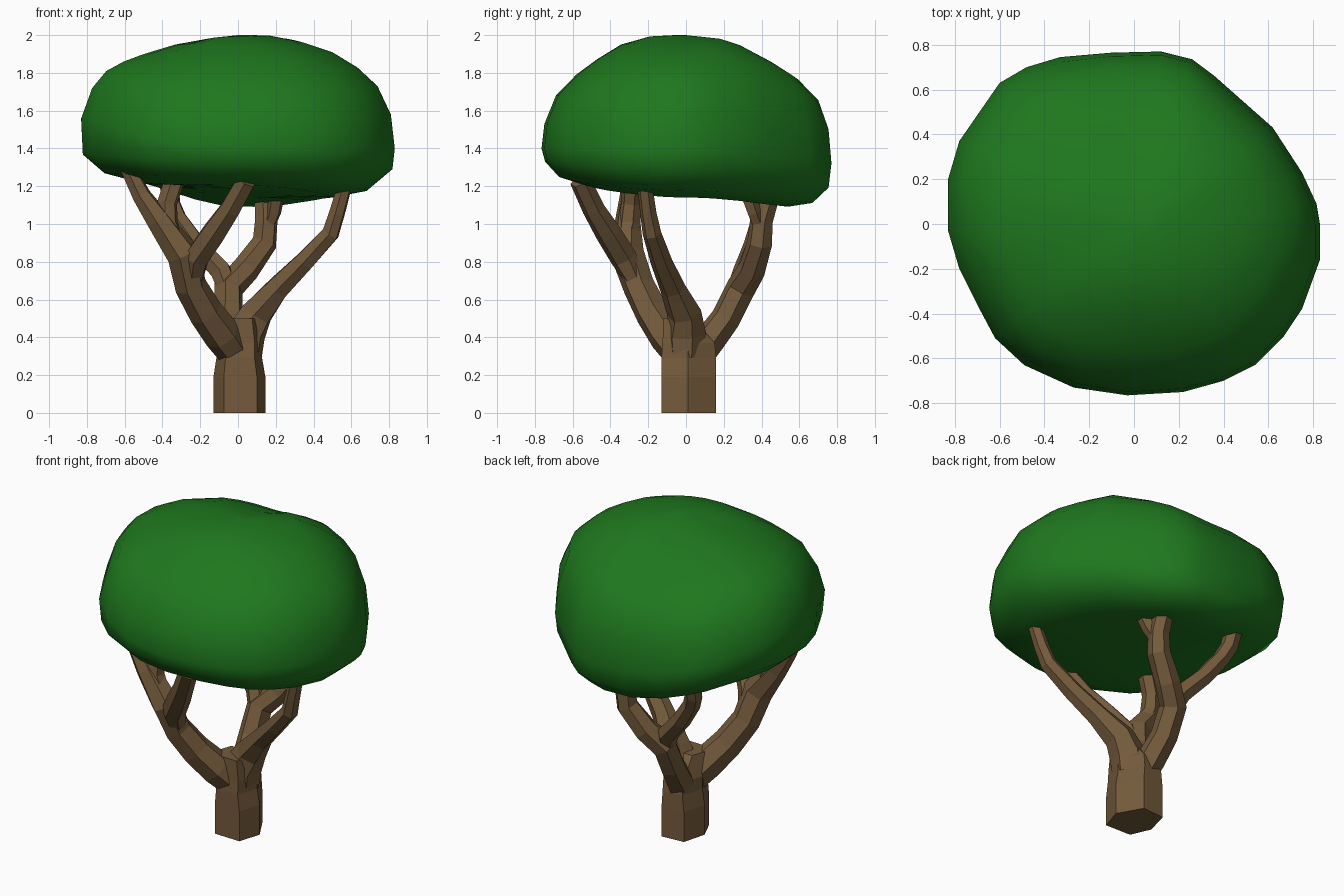
import bpy, bmesh, math
from mathutils import Vector


def material(name, rgb):
    m = bpy.data.materials.new(name)
    m.diffuse_color = (*rgb, 1)
    return m


bark = material("brown bark", (0.175, 0.104, 0.045))
leaf = material("leaf green", (0.013, 0.185, 0.013))


def loft(name, rings, mat, smooth=False):
    """Skin a list of equal-length vertex rings and close both ends."""
    bm = bmesh.new()
    rows = [[bm.verts.new(p) for p in ring] for ring in rings]
    n = len(rings[0])
    for a, b in zip(rows, rows[1:]):
        for i in range(n):
            bm.faces.new((a[i], a[(i + 1) % n], b[(i + 1) % n], b[i]))
    bm.faces.new(rows[0])
    bm.faces.new(rows[-1])
    if smooth:  # pull the end caps into fans so shading stays soft
        caps = [f for f in bm.faces if len(f.verts) > 4]
        bmesh.ops.poke(bm, faces=caps)
    bmesh.ops.recalc_face_normals(bm, faces=bm.faces)
    for f in bm.faces:
        f.smooth = smooth
    me = bpy.data.meshes.new(name)
    bm.to_mesh(me)
    bm.free()
    me.materials.append(mat)
    ob = bpy.data.objects.new(name, me)
    bpy.context.collection.objects.link(ob)
    return ob


def limb(name, path, sides=6, roll=0.3):
    """Faceted tapered tube through (x, y, z, radius) points."""
    pts = [Vector(p[:3]) for p in path]
    rings = []
    for i, p in enumerate(pts):
        t = (pts[min(i + 1, len(pts) - 1)] - pts[max(i - 1, 0)]).normalized()
        u = Vector((1, 0, 0))
        u = (u - t * u.dot(t)).normalized()
        v = t.cross(u)
        r = path[i][3]
        angles = [roll + 2 * math.pi * k / sides for k in range(sides)]
        rings.append([p + r * (math.cos(a) * u + math.sin(a) * v) for a in angles])
    return loft(name, rings, bark)


# Trunk: irregular six-sided stump narrowing into the crotch
base = [(-.075, -.125), (.10, -.13), (.145, .01), (.06, .16), (-.09, .15), (-.13, 0)]
levels = [(0, 1, 1, 0), (.19, 1, 1, 0), (.29, .88, 1, 0),
          (.37, .88, .95, 0), (.50, .75, .55, -.05)]  # z, x scale, y scale, y shift
loft("trunk", [[(x * sx, y * sy + dy, z) for x, y in base] for z, sx, sy, dy in levels], bark)

# Limbs
limb("left_limb", [(.0, -.02, .30, .09), (-.08, -.10, .41, .10), (-.17, -.18, .53, .092),
                   (-.25, -.25, .67, .086), (-.29, -.31, .84, .09),
                   (-.42, -.31, 1.02, .068), (-.51, -.30, 1.15, .052), (-.585, -.29, 1.30, .042)])
limb("left_twig", [(-.33, -.31, .90, .06), (-.375, -.30, 1.0, .06),
                   (-.375, -.29, 1.11, .055), (-.33, -.28, 1.25, .055)])
limb("front_branch", [(-.24, -.26, .68, .05), (-.22, -.33, .82, .072), (-.13, -.41, .95, .07),
                      (-.04, -.49, 1.08, .06), (.045, -.56, 1.23, .056)])
limb("right_limb", [(.03, .0, .30, .10), (.04, .0, .42, .11), (.10, -.01, .53, .092),
                    (.21, -.07, .66, .068), (.35, -.13, .80, .058), (.49, -.18, .95, .05),
                    (.525, -.20, 1.06, .044), (.57, -.22, 1.22, .04)])
limb("back_limb", [(-.01, .05, .28, .08), (-.03, .12, .38, .085), (-.05, .21, .50, .08),
                   (-.05, .29, .66, .080), (.04, .35, .76, .074), (.14, .39, .90, .068),
                   (.15, .40, 1.02, .062), (.14, .45, 1.19, .057)])
limb("back_left_branch", [(-.04, .26, .62, .055), (-.09, .31, .75, .062), (-.22, .36, .89, .056),
                          (-.32, .40, 1.03, .052), (-.355, .43, 1.11, .052), (-.365, .46, 1.22, .053)])
limb("back_twig", [(.15, .40, .96, .035), (.19, .36, 1.06, .04), (.21, .32, 1.18, .045)], 5)

# Canopy: plan outline (x, y) and four side profiles (fraction of radius, z)
outline = [(.83, -.16), (.83, 0), (.815, .09), (.75, .23), (.62, .43), (.36, .66), (.26, .735),
           (.12, .77), (-.1, .765), (-.33, .745), (-.48, .70), (-.6, .63), (-.78, .37),
           (-.83, .2), (-.83, -.03), (-.78, -.2), (-.7, -.36), (-.62, -.51), (-.49, -.63),
           (-.27, -.73), (-.03, -.765), (.22, -.75), (.4, -.7), (.54, -.63), (.67, -.5), (.75, -.38)]
profiles = [
    [(.2, 1.998), (.42, 1.96), (.6, 1.91), (.76, 1.83), (.89, 1.73),
     (.975, 1.58), (1, 1.4), (.985, 1.29), (.82, 1.175), (.6, 1.14)],      # right
    [(.22, 1.965), (.44, 1.9), (.62, 1.83), (.77, 1.76), (.91, 1.65),
     (.98, 1.5), (1, 1.32), (.98, 1.19), (.87, 1.11), (.7, 1.09)],         # back
    [(.2, 1.98), (.4, 1.95), (.6, 1.90), (.73, 1.86), (.84, 1.81),
     (.93, 1.72), (1, 1.56), (.99, 1.37), (.85, 1.27), (.6, 1.215)],       # left
    [(.25, 1.993), (.45, 1.95), (.62, 1.87), (.76, 1.79), (.9, 1.68),
     (.98, 1.53), (1, 1.4), (.975, 1.33), (.88, 1.25), (.7, 1.205)],       # front
]


def canopy_point(x, y, k):
    q = (math.atan2(y, x) / (math.pi / 2)) % 4
    i = int(q) % 4
    w = math.sin((q - int(q)) * math.pi / 2) ** 2
    (f0, z0), (f1, z1) = profiles[i][k], profiles[(i + 1) % 4][k]
    f, z = f0 + (f1 - f0) * w, z0 + (z1 - z0) * w
    diagonal = 4 * w * (1 - w)
    if i == 0 and 1 <= k <= 4:      # fuller shoulder at the back right
        z += .045 * diagonal
    if i == 1 and k >= 7:           # higher rim at the back left
        z += .035 * diagonal
    return (x * f, y * f, z)


rings = [[canopy_point(x, y, k) for x, y in outline] for k in range(10)]
rings.insert(0, [(x * .04 + .03, y * .04 - .03, 2.0) for x, y in outline])
rings.append([(x * .25, y * .25, 1.165 - .025 * x - .022 * y) for x, y in outline])
loft("canopy", rings, leaf, smooth=True)
